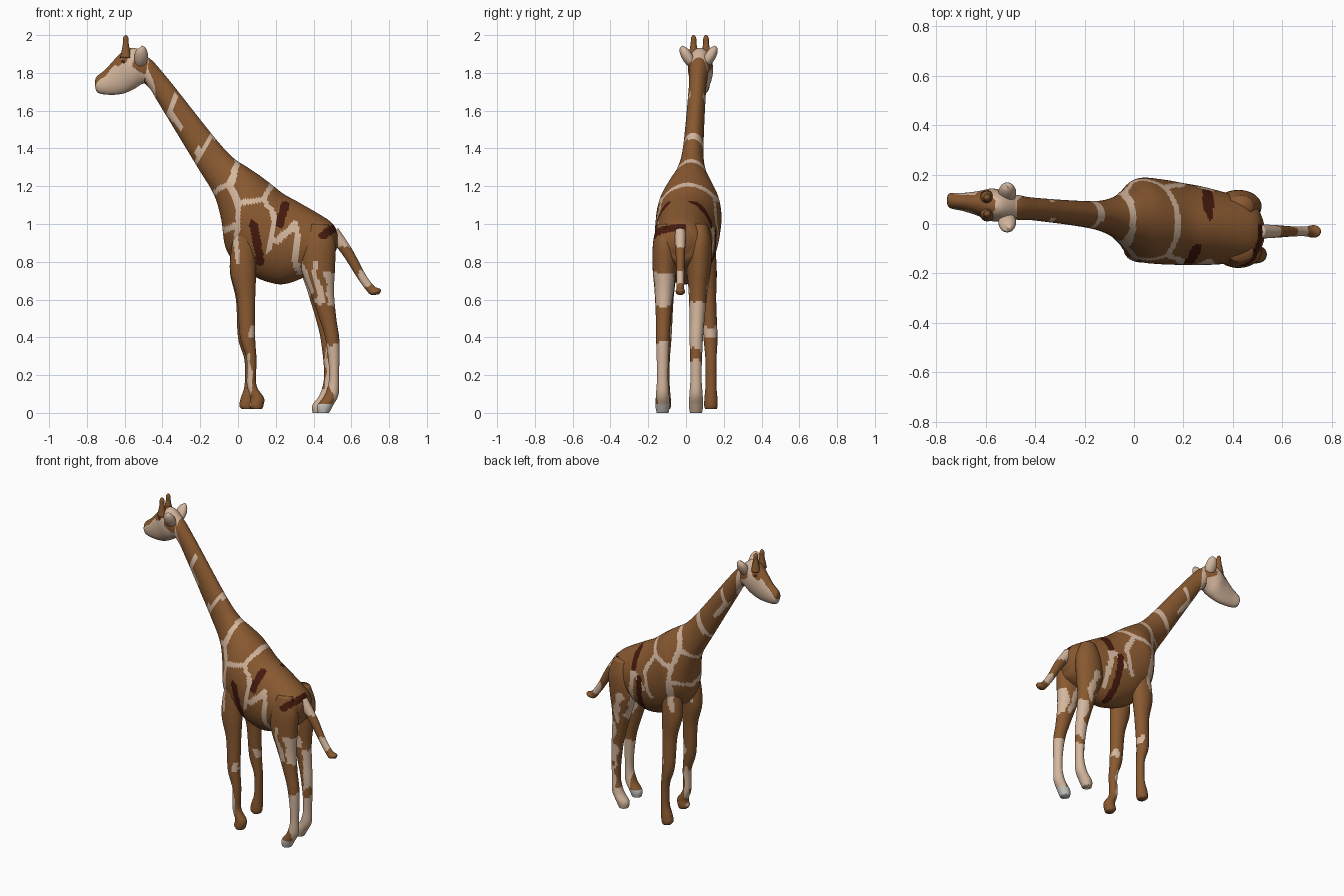
import bpy, bmesh, math
from mathutils import Vector, noise

cube = bpy.data.objects.get("Cube")
if cube:
    bpy.data.objects.remove(cube)


def material(name, colour):
    mat = bpy.data.materials.new(name)
    mat.use_nodes = True
    mat.diffuse_color = (*colour, 1)
    mat.node_tree.nodes["Principled BSDF"].inputs["Base Color"].default_value = (*colour, 1)
    return mat


MATERIALS = [material("brown", (.25, .1, .03)), material("cream", (.66, .47, .34)),
             material("dark_brown", (.06, .01, .004)), material("hoof_grey", (.55, .54, .52))]
BROWN, CREAM, DARK, GREY = range(len(MATERIALS))


def spline(before, start, end, after, t):
    """Catmull-Rom step between two rings."""
    result = []
    for p, q, r, s in zip(before, start, end, after):
        leave, arrive = (r - p) / 2, (s - q) / 2
        bend = 3 * (r - q) - 2 * leave - arrive
        twist = 2 * (q - r) + leave + arrive
        result.append(q + t * (leave + t * (bend + t * twist)))
    return result


def loft(name, keys, rule, steps=10, sides=48):
    """Smooth skin over rings; a ring is top x, top z, bottom x, bottom z, half width, centre y."""
    rows = []
    padded = [keys[0], *keys, keys[-1]]
    for quad in zip(padded, padded[1:], padded[2:], padded[3:]):
        rows += [spline(*quad, k / steps) for k in range(steps)]
    rows.append(keys[-1])
    bm = bmesh.new()
    rings = []
    for top_x, top_z, bottom_x, bottom_z, width, y in rows:
        top, bottom = Vector((top_x, y, top_z)), Vector((bottom_x, y, bottom_z))
        middle, half, side = (top + bottom) / 2, (top - bottom) / 2, Vector((0, width, 0))
        angles = [math.tau * k / sides for k in range(sides)]
        rings.append([bm.verts.new(middle + half * math.cos(a) + side * math.sin(a))
                      for a in angles])
    for ring, following in zip(rings, rings[1:]):
        for k in range(sides):
            bm.faces.new((ring[k - 1], ring[k], following[k], following[k - 1]))
    bm.faces.new(rings[0])
    bm.faces.new(rings[-1])
    bmesh.ops.recalc_face_normals(bm, faces=bm.faces)
    for face in bm.faces:
        face.smooth = True
        face.material_index = rule(face.calc_center_median())
    mesh = bpy.data.meshes.new(name)
    bm.to_mesh(mesh)
    bm.free()
    for mat in MATERIALS:
        mesh.materials.append(mat)
    bpy.context.collection.objects.link(bpy.data.objects.new(name, mesh))


def near(point, line, width):
    """True when the point, seen from the side, lies within width of a polyline."""
    flat = Vector((point.x, point.z))
    for start, end in zip(line, line[1:]):
        start, along = Vector(start), Vector(end) - Vector(start)
        t = min(max((flat - start).dot(along) / along.length_squared, 0), 1)
        if (flat - start - along * t).length < width:
            return True
    return False


def wander(point, scale, amount):
    """Shift a point by smooth noise, which makes patch edges irregular."""
    return point + noise.noise_vector(point * scale) * amount


# Coat: cream seams between brown patches, with dark streaks that differ on each flank
SEAMS = [[(-.5, 1.9), (-.44, 1.65)], [(-.3, 1.7), (-.36, 1.6), (-.3, 1.5)],
         [(-.12, 1.5), (-.24, 1.3)], [(0, 1.35), (-.04, 1.2), (-.14, 1.16)],
         [(-.04, 1.2), (0, 1.1), (0, .8)], [(0, 1), (-.1, .95)],
         [(.18, 1.2), (.13, 1.14), (0, 1.1)], [(.13, 1.14), (.2, 1), (.15, .85)],
         [(.2, .9), (.3, 1), (.32, .75)]]
RIGHT_STREAKS = [[(.08, 1), (.12, .8)], [(.22, 1), (.25, 1.1)], [(.45, .94), (.54, 1)]]
LEFT_STREAKS = [[(.24, .95), (.25, .7)], [(.3, 1), (.3, 1.1)]]


def coat(point):
    shifted = wander(point, 9, .02)
    streaks = RIGHT_STREAKS if point.y < 0 else LEFT_STREAKS
    if any(near(point, line, .022) for line in streaks):
        return DARK
    return CREAM if any(near(shifted, line, .015) for line in SEAMS) else BROWN


def head_coat(point):
    shifted = wander(point, 25, .01)
    if near(point, [(-.612, 1.86), (-.604, 1.86)], .008):
        return DARK
    crown = abs(shifted.y - .085) < .045 and shifted.z - shifted.x > 2.493
    cheek = near(shifted, [(-.53, 1.85), (-.46, 1.81)], .03)
    brow = near(shifted, [(-.63, 1.85), (-.6, 1.87)], .014)
    return BROWN if crown or cheek or brow else CREAM


def front_leg_coat(point):
    shifted = wander(point, 20, .015)
    if point.z > .78:
        return coat(point)
    knee = near(shifted, [(.07, .42), (.07, .44)], .02)
    shin = point.y < 0 and near(shifted, [(.06, .05), (.06, .3)], .013)
    return CREAM if knee or shin else BROWN


def hind_leg_coat(point):
    shifted = wander(point, 14, .03)
    x, z = shifted.x, shifted.z
    if point.z > .8:
        return coat(point)
    if near(shifted, [(.4, .8), (.44, .6)], .018) or near(shifted, [(.31, .8), (.37, .64)], .02):
        return CREAM
    if point.y > 0:
        # left leg: brown in front, cream behind and on the foot
        spot = near(shifted, [(.5, .31), (.52, .33)], .025)
        return BROWN if z > .58 or spot or z > .13 and x < .465 else CREAM
    # right leg: grey hoof, cream shin, brown hock and thigh
    if point.z < .05:
        return GREY
    thigh = z > .57 and (x < .47 or z > .75)
    hock = .37 < z < .57 and x > .4
    pastern = z < .13 and x < .49
    return BROWN if thigh or hock or pastern else CREAM


def tail_coat(point):
    band = near(point, [(.66, .73), (.68, .69)], .024)
    return CREAM if point.z > .88 or band else BROWN


def along_spine(rows):
    """The neck and head swing slightly to the left."""
    return [(*row, .02 - .05 * (row[0] + row[2])) for row in rows]


# Torso and neck
loft("torso_and_neck", along_spine([
    (-.55, 1.89, -.53, 1.77, .04), (-.48, 1.885, -.47, 1.72, .05),
    (-.38, 1.78, -.42, 1.64, .046), (-.13, 1.465, -.22, 1.31, .055),
    (-.03, 1.355, -.13, 1.16, .08), (.05, 1.3, -.09, 1.03, .125),
    (.11, 1.26, -.06, .86, .168), (.17, 1.215, .04, .75, .172),
    (.24, 1.16, .17, .69, .165), (.33, 1.11, .28, .69, .155),
    (.48, 1.02, .47, .78, .12), (.52, .97, .51, .84, .065),
    (.53, .93, .53, .89, .015)]), coat, 13, 100)

# Head with muzzle
loft("head", along_spine([
    (-.757, 1.755, -.757, 1.73, .01), (-.748, 1.78, -.742, 1.695, .03),
    (-.7, 1.82, -.68, 1.684, .037), (-.65, 1.875, -.61, 1.69, .05),
    (-.6, 1.92, -.55, 1.715, .066), (-.54, 1.93, -.51, 1.74, .06),
    (-.48, 1.885, -.47, 1.755, .045), (-.46, 1.85, -.455, 1.78, .02)]),
    head_coat, 14, 72)

# Horns and ears on both sides of the head
for side, label in ((1, "left"), (-1, "right")):
    horn_y = .073 + side * .033
    loft(label + "_horn", [(-.594 + radius, z, -.594 - radius, z, radius, horn_y)
                           for radius, z in ((.03, 1.88), (.016, 1.95), (.014, 1.985), (.004, 2))],
         lambda point: BROWN, 5, 16)
    ear = []
    for step in range(7):
        angle = math.pi * step / 6
        rise, radius = -math.cos(angle) * .055, math.sin(angle) * .034 + .002
        ear.append((-.513 + radius, 1.89 + rise, -.513 - radius, 1.88 + rise,
                    radius * .9, .067 + side * (.06 + rise * .45)))
    loft(label + "_ear", ear, lambda point: CREAM, 5, 24)


# Legs: rows of height, x and radius from hip to hoof
def leg(name, rows, shift, splay, y_top, y_foot, rule):
    keys = []
    for z, x, radius in rows:
        down = min(max((.85 - z) * 2, 0), 1)
        x += shift * down + splay * (z < .1)
        keys.append((x + radius, z, x - radius, z, .015 + radius * .55,
                     y_top + (y_foot - y_top) * down))
    loft(name, keys, rule, 12, 44)


FRONT = [(1, .04, .03), (.9, .03, .06), (.75, .025, .068), (.6, .037, .048), (.4, .04, .04),
         (.28, .06, .026), (.15, .06, .025), (.08, .05, .035), (.04, .045, .038), (.02, .047, .028)]
HIND = [(1, .43, .05), (.9, .425, .09), (.77, .42, .09), (.64, .435, .064), (.5, .46, .045),
        (.38, .48, .036), (.2, .487, .026), (.1, .475, .036), (.04, .44, .042), (0, .43, .03)]
leg("left_front_leg", FRONT, 0, 0, .105, .132, front_leg_coat)
leg("right_front_leg", FRONT, .012, .04, -.1, -.115, front_leg_coat)
leg("left_hind_leg", HIND, -.005, 0, .072, .053, hind_leg_coat)
leg("right_hind_leg", HIND, .022, 0, -.11, -.124, hind_leg_coat)

# Tail
loft("tail", [(x + radius, z + radius * .6, x - radius, z - radius * .6, radius, -.03)
              for x, z, radius in ((.5, .96, .03), (.58, .85, .025), (.65, .73, .02),
                                   (.7, .66, .02), (.73, .64, .025), (.747, .63, .005))],
     tail_coat, 10, 24)
